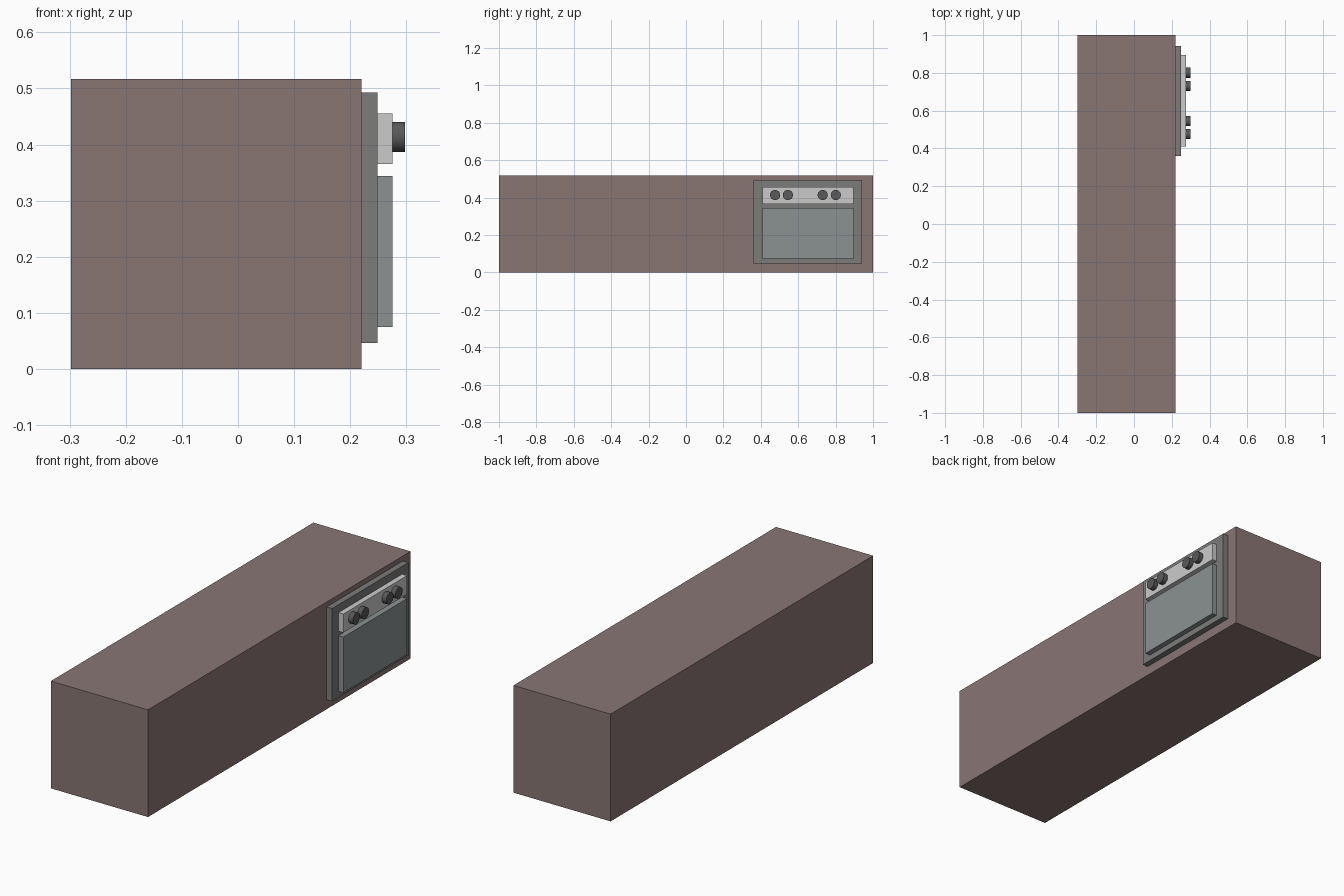
import bpy
import math

if "Cube" in bpy.data.objects:
    bpy.data.objects.remove(bpy.data.objects["Cube"])


def material(name, rgb):
    mat = bpy.data.materials.new(name)
    mat.diffuse_color = (*rgb, 1)
    mat.use_nodes = True
    mat.node_tree.nodes["Principled BSDF"].inputs["Base Color"].default_value = mat.diffuse_color
    return mat


def box(name, x, y, z, mat):
    """Box spanning the (min, max) ranges on each axis."""
    spans = (x, y, z)
    bpy.ops.mesh.primitive_cube_add(size=1, location=[(a + b) / 2 for a, b in spans])
    obj = bpy.context.object
    obj.name = name
    obj.scale = [b - a for a, b in spans]
    bpy.ops.object.transform_apply(location=False, rotation=False, scale=True)
    obj.data.materials.append(mat)
    return obj


brown = material("brown", (0.25, 0.18, 0.175))
dark_grey = material("dark_grey", (0.2, 0.2, 0.195))
glass_grey = material("glass_grey", (0.26, 0.285, 0.29))
light_grey = material("light_grey", (0.55, 0.55, 0.55))
black = material("black", (0.1, 0.1, 0.1))

# Long counter block
box("counter_body", (-0.298, 0.22), (-1, 1), (0, 0.517), brown)

# Oven set on the right-hand face
box("oven_frame", (0.22, 0.249), (0.361, 0.942), (0.046, 0.493), dark_grey)
box("oven_door", (0.249, 0.275), (0.41, 0.896), (0.075, 0.344), glass_grey)
box("control_panel", (0.249, 0.275), (0.41, 0.896), (0.365, 0.455), light_grey)

# Two pairs of control knobs
for i, y in enumerate((0.476, 0.545, 0.731, 0.801), 1):
    bpy.ops.mesh.primitive_cylinder_add(
        vertices=32, radius=0.027, depth=0.023,
        location=(0.2865, y, 0.4135), rotation=(0, math.pi / 2, 0))
    knob = bpy.context.object
    knob.name = f"control_knob_{i}"
    knob.data.materials.append(black)
    bpy.ops.object.shade_smooth_by_angle(angle=math.radians(30))
